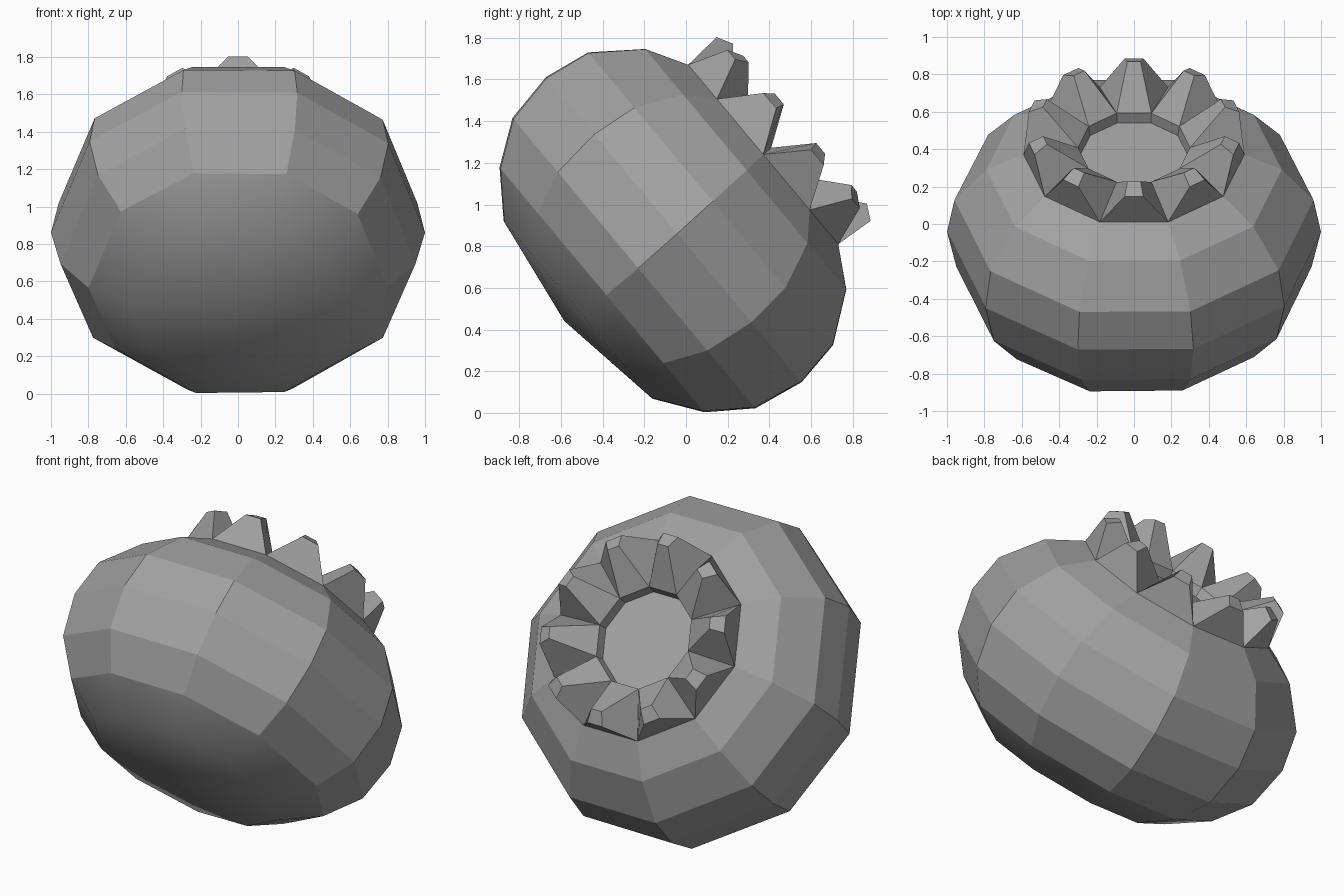
import bpy, bmesh, math
from mathutils import Vector

cube = bpy.data.objects.get("Cube")
if cube:
    bpy.data.objects.remove(cube)

grey = bpy.data.materials.new("mid grey")
grey.use_nodes = True
COLOUR = (0.36, 0.36, 0.36, 1)
grey.diffuse_color = COLOUR
grey.node_tree.nodes["Principled BSDF"].inputs["Base Color"].default_value = COLOUR

# The fruit leans back: its axis points up and to the rear
AXIS = Vector((0, 0.767, 0.642))
UP = Vector((0, -0.642, 0.767))
SIDE = Vector((1, 0, 0))
ORIGIN = UP * 0.713
N = 10


def place(t, r, angle, across=0.0):
    """Point at height t on the axis, radius r, shifted sideways by across."""
    a = math.radians(angle)
    out = SIDE * math.cos(a) + UP * math.sin(a)
    tangent = UP * math.cos(a) - SIDE * math.sin(a)
    return ORIGIN + AXIS * t + out * r + tangent * across


def finish(bm, name):
    bmesh.ops.recalc_face_normals(bm, faces=bm.faces)
    mesh = bpy.data.meshes.new(name)
    bm.to_mesh(mesh)
    bm.free()
    mesh.materials.append(grey)
    obj = bpy.data.objects.new(name, mesh)
    bpy.context.collection.objects.link(obj)
    return obj


# Body: ten-sided rings with slightly uneven spacing, closed by a low pole
angles = [-3, 37, 71, 107, 141, 183, 215, 254, 288, 325]
profile = [(-0.08, 0.58), (0.07, 0.80), (0.27, 0.95), (0.52, 1.0),
           (0.75, 0.96), (0.97, 0.79), (1.08, 0.59)]
bm = bmesh.new()
rings = []
for i, (t, r) in enumerate(profile):
    even = i / (len(profile) - 1)
    rings.append([bm.verts.new(place(t, r, a + (36 * k - a) * even))
                  for k, a in enumerate(angles)])
pole = bm.verts.new(place(-0.165, 0, 0))
for k in range(N):
    j = (k + 1) % N
    bm.faces.new((pole, rings[0][j], rings[0][k])).smooth = True
    for n, (low, high) in enumerate(zip(rings, rings[1:])):
        bm.faces.new((low[k], low[j], high[j], high[k])).smooth = n == 0
finish(bm, "fruit_body")

# Crown: ten blunt petals around a sunken disc
bm = bmesh.new()
base = [bm.verts.new(place(1.08, 0.59, 36 * k)) for k in range(N)]
rim = [bm.verts.new(place(1.13, 0.30, 36 * k)) for k in range(N)]
floor = [bm.verts.new(place(1.07, 0.29, 36 * k)) for k in range(N)]
for k in range(N):
    j = (k + 1) % N
    mid = 36 * k + 18
    o1, o2 = [bm.verts.new(place(1.27, 0.575, mid, w)) for w in (-0.05, 0.05)]
    i1, i2 = [bm.verts.new(place(1.31, 0.50, mid, w)) for w in (-0.035, 0.035)]
    for face in ((base[k], base[j], o2, o1), (o1, o2, i2, i1),
                 (i1, i2, rim[j], rim[k]), (base[k], o1, i1, rim[k]),
                 (base[j], rim[j], i2, o2), (rim[k], rim[j], floor[j], floor[k])):
        bm.faces.new(face)
bm.faces.new(floor)
finish(bm, "crown")
